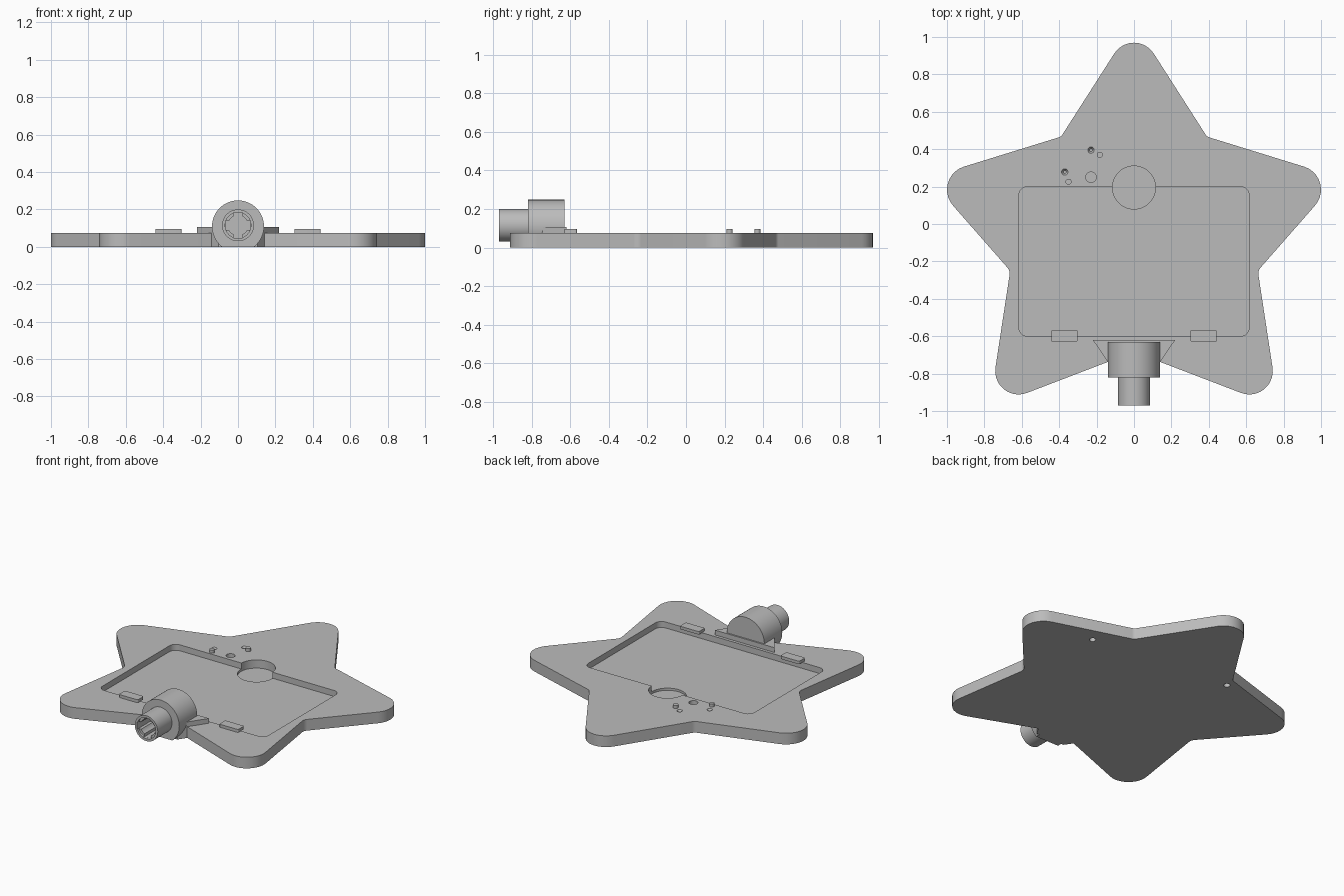
import bpy, bmesh, math
from mathutils import Vector

cube = bpy.data.objects.get("Cube")
if cube:
    bpy.data.objects.remove(cube, do_unlink=True)

grey = bpy.data.materials.new("plain grey")
grey.use_nodes = True
GREY = (0.5, 0.5, 0.5, 1)
grey.diffuse_color = GREY
grey.node_tree.nodes["Principled BSDF"].inputs["Base Color"].default_value = GREY


def fillet(corners, steps=10):
    """Round each (x, y, radius) corner of a closed outline."""
    out, n = [], len(corners)
    for i, (x, y, r) in enumerate(corners):
        p = Vector((x, y))
        a = (Vector(corners[i - 1][:2]) - p).normalized()
        b = (Vector(corners[(i + 1) % n][:2]) - p).normalized()
        half = a.angle(b) / 2
        centre = p + (a + b).normalized() * r / math.sin(half)
        start = p + a * r / math.tan(half) - centre
        end = p + b * r / math.tan(half) - centre
        sweep = math.atan2(start.x * end.y - start.y * end.x, start.dot(end))
        for k in range(steps + 1):
            t = sweep * k / steps
            c, s = math.cos(t), math.sin(t)
            out.append((centre.x + c * start.x - s * start.y,
                        centre.y + s * start.x + c * start.y))
    return out


def rect(x0, x1, y0, y1, r):
    return fillet([(x0, y0, r), (x1, y0, r), (x1, y1, r), (x0, y1, r)], 6)


def circle(x, y, r, n=64):
    return [(x + r * math.cos(math.tau * i / n), y + r * math.sin(math.tau * i / n))
            for i in range(n)]


def prism(name, outline, lo, hi, along_y=False, taper=1.0):
    """Extrude an outline along z, or an x-z outline along y."""
    bm = bmesh.new()
    mid = sum((Vector(p) for p in outline), Vector((0, 0))) / len(outline)
    rings = []
    for h, k in ((lo, taper), (hi, 1.0)):
        pts = [mid + (Vector(p) - mid) * k for p in outline]
        rings.append([bm.verts.new((p.x, h, p.y) if along_y else (p.x, p.y, h)) for p in pts])
    bm.faces.new(rings[0])
    bm.faces.new(rings[1])
    n = len(outline)
    for i in range(n):
        j = (i + 1) % n
        bm.faces.new((rings[0][i], rings[0][j], rings[1][j], rings[1][i]))
    bmesh.ops.recalc_face_normals(bm, faces=bm.faces)
    mesh = bpy.data.meshes.new(name)
    bm.to_mesh(mesh)
    bm.free()
    mesh.materials.append(grey)
    obj = bpy.data.objects.new(name, mesh)
    bpy.context.collection.objects.link(obj)
    return obj


def cut(obj, cutters):
    """Subtract the cutters, then discard them."""
    for c in cutters:
        c.hide_render = True
        mod = obj.modifiers.new("cut", "BOOLEAN")
        mod.operation, mod.solver, mod.object = "DIFFERENCE", "EXACT", c
    bpy.context.view_layer.update()
    deps = bpy.context.evaluated_depsgraph_get()
    mesh = bpy.data.meshes.new_from_object(obj.evaluated_get(deps))
    obj.modifiers.clear()
    obj.data = mesh
    for c in cutters:
        bpy.data.objects.remove(c, do_unlink=True)


TOP = 0.075
parts = []

# Star plate: right half of the outline, mirrored
half = [(0.39, 0.467, 0.04), (1.099, 0.248, 0.129), (0.662, -0.25, 0.05),
        (0.773, -0.98, 0.125)]
corners = ([(0, 1.076, 0.125)] + half + [(0, -0.684, 0.03)]
           + [(-x, y, r) for x, y, r in reversed(half)])
plate = prism("star_plate", fillet(corners), 0, TOP)

# Screen recess, round pocket, sensor hole, dimples and underside holes
cutters = [prism("recess_cutter", rect(-0.615, 0.615, -0.6, 0.2, 0.045), 0.035, 0.2),
           prism("pocket_cutter", circle(0, 0.195, 0.115), 0.02, 0.2),
           prism("sensor_cutter", circle(-0.23, 0.25, 0.028, 32), 0.03, 0.2)]
for x, y in ((-0.23, 0.395), (-0.37, 0.278)):
    cutters.append(prism("dimple_cutter", circle(x, y, 0.02, 24), 0.06, 0.08, taper=0.4))
for x, y in ((0.58, 0.3), (-0.4, 0.4)):
    cutters.append(prism("underside_cutter", circle(x, y, 0.02, 24), -0.05, 0.05))
cut(plate, cutters)
parts.append(plate)

# Small pegs
for i, (x, y) in enumerate(((-0.35, 0.226), (-0.183, 0.37))):
    parts.append(prism(f"peg_{i + 1}", circle(x, y, 0.016, 24), TOP - 0.01, 0.095))

# Retaining clips overhanging the recess
for side, s in (("left", 1), ("right", -1)):
    x0, x1 = sorted((s * 0.302, s * 0.442))
    parts.append(prism(f"{side}_clip", rect(x0, x1, -0.63, -0.566, 0.008), TOP, 0.095))

# Wedge bracket filling the front notch
parts.append(prism("bracket", [(-0.22, -0.62), (-0.105, -0.79), (0.105, -0.79), (0.22, -0.62)],
                   0, 0.107))

# Connector housing, trimmed flat at the base
housing = prism("connector_housing", circle(0, 0.109, 0.139), -0.82, -0.63, True)
cut(housing, [prism("base_cutter", rect(-0.5, 0.5, -1.2, 0, 0.01), -0.3, 0)])
parts.append(housing)

# Connector tube with a stepped, four-slot bore
AXIS = 0.115
tube = prism("connector_tube", circle(0, AXIS, 0.085), -0.97, -0.815, True)
bores = [prism("mouth_cutter", circle(0, AXIS, 0.069), -1.1, -0.955, True),
         prism("bore_cutter", circle(0, AXIS, 0.054), -1.1, -0.83, True)]
for w, h in ((0.068, 0.024), (0.024, 0.068)):
    slot = [(-w, AXIS - h), (w, AXIS - h), (w, AXIS + h), (-w, AXIS + h)]
    bores.append(prism("slot_cutter", slot, -1.1, -0.83, True))
cut(tube, bores)
parts.append(tube)

# Smooth the rounded sides, keep the edges sharp
bpy.ops.object.select_all(action="DESELECT")
for p in parts:
    p.select_set(True)
bpy.context.view_layer.objects.active = plate
bpy.ops.object.shade_smooth_by_angle(angle=math.radians(30))
